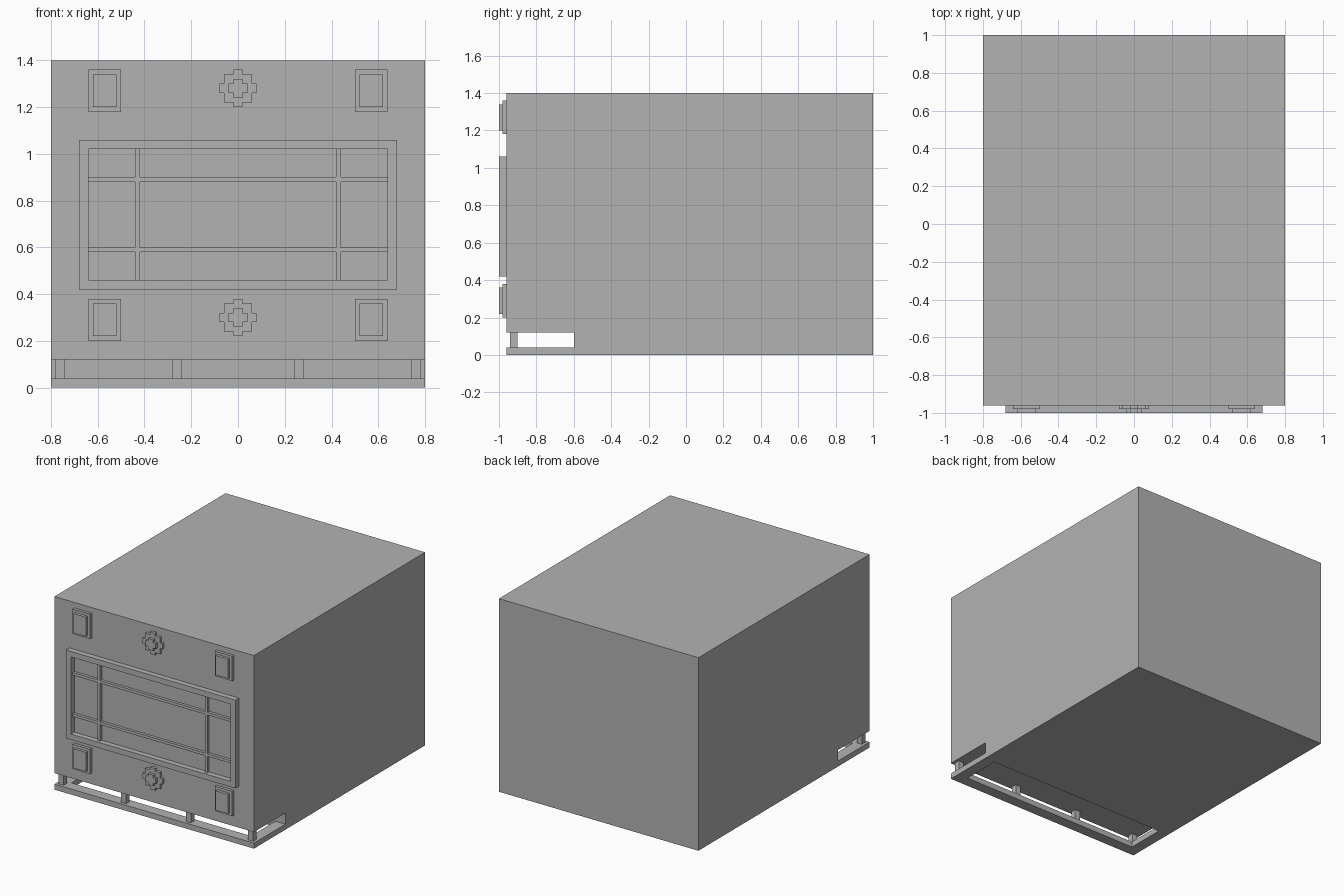
import bpy
import bmesh

cube = bpy.data.objects.get("Cube")
if cube:
    bpy.data.objects.remove(cube, do_unlink=True)

grey = bpy.data.materials.new("plain grey")
grey.use_nodes = True
COLOUR = (0.45, 0.45, 0.45, 1)
grey.diffuse_color = COLOUR
grey.node_tree.nodes["Principled BSDF"].inputs["Base Color"].default_value = COLOUR

FRONT = -0.96  # front wall of the body


def add_object(name, bm):
    bmesh.ops.recalc_face_normals(bm, faces=bm.faces)
    mesh = bpy.data.meshes.new(name)
    bm.to_mesh(mesh)
    bm.free()
    mesh.materials.append(grey)
    obj = bpy.data.objects.new(name, mesh)
    bpy.context.collection.objects.link(obj)
    return obj


def box(name, x, y, z):
    """Box from (low, high) ranges on each axis."""
    bm = bmesh.new()
    bmesh.ops.create_cube(bm, size=1)
    for v in bm.verts:
        for i, (low, high) in enumerate((x, y, z)):
            v.co[i] = high if v.co[i] > 0 else low
    return add_object(name, bm)


def relief(name, outline, back, front):
    """Extrude an x-z outline from the back depth to the front depth."""
    bm = bmesh.new()
    face = bm.faces.new([bm.verts.new((x, back, z)) for x, z in outline])
    new = bmesh.ops.extrude_face_region(bm, geom=[face])["geom"]
    for v in new:
        if isinstance(v, bmesh.types.BMVert):
            v.co.y = front
    return add_object(name, bm)


def cut(target, cutter):
    mod = target.modifiers.new("cut", 'BOOLEAN')
    mod.operation = 'DIFFERENCE'
    mod.solver = 'EXACT'
    mod.object = cutter
    bpy.context.view_layer.objects.active = target
    bpy.ops.object.modifier_apply(modifier=mod.name)
    bpy.data.objects.remove(cutter, do_unlink=True)


def stepped(quarter, centre):
    """Outline with four-fold symmetry from one quarter of its corners."""
    points = []
    for _ in range(4):
        points += [(x, z + centre) for x, z in quarter]
        quarter = [(-z, x) for x, z in quarter]
    return points


# Main body with an open slot and base opening at the front
body = box("body", (-0.8, 0.8), (FRONT, 1), (0, 1.4))
cut(body, box("slot_cutter", (-1, 1), (-1.2, -0.6), (0.04, 0.12)))
cut(body, box("base_cutter", (-0.72, 0.72), (-0.88, -0.6), (-0.1, 0.08)))

# Posts standing in the slot
for i, x in enumerate((-0.76, -0.26, 0.26, 0.76)):
    box(f"slot_post_{i + 1}", (x - 0.02, x + 0.02), (-0.94, -0.90), (0.04, 0.12))

# Raised rectangular window frame
frame = box("window_frame", (-0.68, 0.68), (-1, FRONT), (0.42, 1.06))
cut(frame, box("frame_cutter", (-0.64, 0.64), (-1.1, -0.9), (0.46, 1.02)))

# Thin lattice bars inside the frame
for side, x in (("right", -0.43), ("left", 0.43)):
    box(f"upright_bar_{side}", (x - 0.01, x + 0.01), (-0.98, FRONT), (0.46, 1.02))
for level, z in (("lower", 0.59), ("upper", 0.89)):
    box(f"cross_bar_{level}", (-0.64, 0.64), (-0.98, FRONT), (z - 0.01, z + 0.01))

# Stepped plates at the corners and rosettes on the centre line
for level, z in (("lower", 0.29), ("upper", 1.27)):
    for side, x in (("right", -0.57), ("left", 0.57)):
        box(f"corner_plate_{level}_{side}", (x - 0.07, x + 0.07),
            (-0.98, FRONT), (z - 0.09, z + 0.09))
        box(f"corner_panel_{level}_{side}", (x - 0.05, x + 0.05),
            (-1, -0.98), (z - 0.07, z + 0.07))
    c = z + 0.01
    petals = [(0.08, -0.02), (0.08, 0.02), (0.06, 0.02), (0.06, 0.06), (0.02, 0.06)]
    relief(f"rosette_{level}", stepped(petals, c), FRONT, -0.98)
    cross = [(0.04, -0.02), (0.04, 0.02), (0.02, 0.02)]
    relief(f"rosette_centre_{level}", stepped(cross, c), -0.98, -1)
